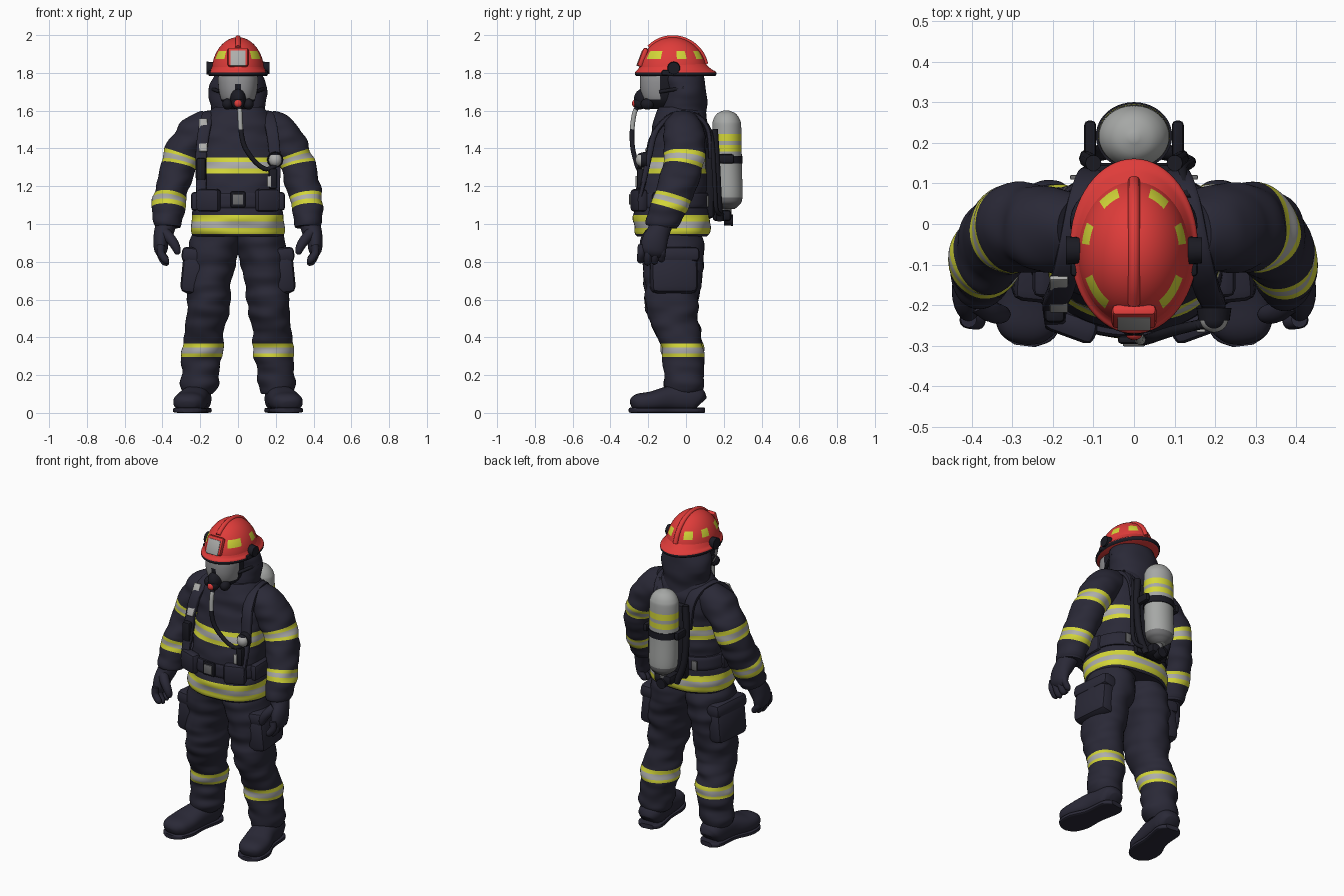
import bpy, bmesh, math
from mathutils import Vector, Matrix, noise

if "Cube" in bpy.data.objects:
    bpy.data.objects.remove(bpy.data.objects["Cube"])

COLOURS = {
    "navy": (0.023, 0.022, 0.038), "black": (0.011, 0.011, 0.017),
    "yellow": (0.66, 0.68, 0.04), "silver": (0.42, 0.42, 0.41),
    "red": (0.74, 0.045, 0.042), "tank_grey": (0.38, 0.39, 0.38),
    "dark_grey": (0.16, 0.16, 0.165), "glass": (0.3, 0.3, 0.31),
}
MATS = {}
for key, rgb in COLOURS.items():
    m = bpy.data.materials.new(key)
    m.use_nodes = True
    m.diffuse_color = (*rgb, 1)
    m.node_tree.nodes["Principled BSDF"].inputs["Base Color"].default_value = (*rgb, 1)
    MATS[key] = m
PARTS = []


def finish(name, bm, mat, rule=None):
    """Turn a bmesh into an object; rule picks a colour from each face centre."""
    make(name, bm, [rule(f.calc_center_median()) if rule else mat for f in bm.faces])


def make(name, bm, names):
    used = list(dict.fromkeys(names))
    for f, nm in zip(bm.faces, names):
        f.material_index = used.index(nm)
    bmesh.ops.recalc_face_normals(bm, faces=bm.faces[:])
    me = bpy.data.meshes.new(name)
    bm.to_mesh(me)
    bm.free()
    for nm in used:
        me.materials.append(MATS[nm])
    ob = bpy.data.objects.new(name, me)
    bpy.context.collection.objects.link(ob)
    PARTS.append(ob)


def spline(secs, step):
    """Sample a smooth path through the sections."""
    out, S = [], [Vector(s) for s in secs]
    for i in range(len(S) - 1):
        a, b, c, d = S[max(i - 1, 0)], S[i], S[i + 1], S[min(i + 2, len(S) - 1)]
        k = max(2, int((c - b).length / step))
        for j in range(k):
            t = j / k
            out.append(0.5 * (2 * b + (c - a) * t + (2 * a - 5 * b + 4 * c - d) * t * t
                              + (3 * b - a - 3 * c + d) * t ** 3))
    return out + [S[-1]]


def loft(name, secs, mat, bands=(), n=32, amp=0.0, p=2.0, step=0.01, level=0.0, rule=None):
    """Skin rings (x, y, z, rx, ry) along a path; bands (low, high, colour) go by ring height,
    level turns the rings towards the horizontal."""
    P = spline(secs, step)
    bm, rings, names = bmesh.new(), [], []
    for i, s in enumerate(P):
        c = Vector(s[:3])
        t = (Vector(P[min(i + 1, len(P) - 1)][:3]) - Vector(P[max(i - 1, 0)][:3])).normalized()
        t = t.lerp(Vector((0, 0, math.copysign(1, t.z))), level).normalized()
        u = (Vector((1, 0, 0)) - t * t.x).normalized()
        v = t.cross(u)
        ring = []
        for j in range(n):
            a = math.tau * j / n
            ca, sa = math.cos(a), math.sin(a)
            d = (u * math.copysign(abs(ca) ** (2 / p), ca) * max(s[3], 0.002)
                 + v * math.copysign(abs(sa) ** (2 / p), sa) * max(s[4], 0.002))
            q = c + d
            w = noise.noise(Vector((q.x * 7, q.y * 7, q.z * 16))) * amp
            ring.append(bm.verts.new(q + d.normalized() * w))
        rings.append(ring)
    for i in range(len(rings) - 1):
        z, col = (P[i][2] + P[i + 1][2]) / 2, mat
        for lo, hi, nm in bands:
            if lo <= z < hi:
                col = nm
        for j in range(n):
            k = (j + 1) % n
            bm.faces.new((rings[i][j], rings[i][k], rings[i + 1][k], rings[i + 1][j]))
            names.append(col)
    for ring in (rings[0], rings[-1]):
        bm.faces.new(ring)
        names.append(mat)
    if rule:
        finish(name, bm, mat, rule)
    else:
        make(name, bm, names)


def stripes(lo, hi):
    w = (hi - lo) * 0.31
    return [(lo, hi, "yellow"), (lo + w, hi - w, "silver")]


def ball(name, loc, scale, mat, rule=None, floor=-9, seg=32):
    bm = bmesh.new()
    bmesh.ops.create_uvsphere(bm, u_segments=seg, v_segments=seg // 2, radius=1,
                              matrix=Matrix.LocRotScale(loc, None, scale))
    for v in bm.verts:
        v.co.z = max(v.co.z, floor)
    finish(name, bm, mat, rule)


def box(name, loc, size, mat, bevel=0.012, rot=(0, 0, 0)):
    bm = bmesh.new()
    bmesh.ops.create_cube(bm, size=1)
    bm.transform(Matrix.Diagonal((*size, 1)))
    bmesh.ops.bevel(bm, geom=bm.edges[:], offset=min(bevel, min(size) * 0.45), segments=2,
                    affect="EDGES", profile=0.5)
    bm.transform(Matrix.Translation(loc) @ Matrix.Rotation(rot[2], 4, "Z")
                 @ Matrix.Rotation(rot[0], 4, "X") @ Matrix.Rotation(rot[1], 4, "Y"))
    finish(name, bm, mat)


def disc(name, loc, r, depth, mat, axis="Y"):
    bm = bmesh.new()
    rot = Matrix.Rotation(math.pi / 2, 4, "X" if axis == "Y" else "Y")
    bmesh.ops.create_cone(bm, cap_ends=True, segments=24, radius1=r, radius2=r * 0.9, depth=depth,
                          matrix=Matrix.Translation(loc) @ rot)
    finish(name, bm, mat)


def tube(name, pts, r, mat, bands=()):
    loft(name, [(*q, r, r) for q in pts], mat, bands, n=10)


# Coat, hood and belt
loft("coat", [(0, -.07, .935, .235, .185), (0, -.072, .96, .246, .2), (0, -.075, 1.04, .24, .2),
              (0, -.075, 1.12, .222, .192), (0, -.07, 1.22, .215, .185), (0, -.05, 1.36, .215, .165),
              (0, -.035, 1.48, .215, .15), (0, -.03, 1.55, .185, .138), (0, -.03, 1.62, .125, .118)],
     "navy", stripes(.95, 1.045) + stripes(1.27, 1.35), n=64, amp=.012, p=2.4, level=1, step=.008)
loft("hood", [(0, -.02, 1.53, .15, .13), (0, -.01, 1.6, .138, .122), (0, -.005, 1.65, .152, .118),
              (0, -.005, 1.69, .157, .115), (0, -.01, 1.75, .145, .112), (0, -.03, 1.81, .12, .115)],
     "navy", n=40, amp=.01, level=1)
loft("belt", [(0, -.075, 1.085, .236, .2), (0, -.075, 1.1, .24, .206), (0, -.075, 1.15, .236, .204),
              (0, -.075, 1.165, .23, .198)], "navy", n=64, p=2.4)
box("belt_buckle", (0, -.285, 1.13), (.08, .02, .085), "black")
box("buckle_plate", (0, -.297, 1.13), (.055, .008, .055), "dark_grey", .003)

# Limbs, boots, gloves and harness, once for each side
for s, side in ((1, "left"), (-1, "right")):
    def flip(secs):
        return [(s * q[0], *q[1:]) for q in secs]

    loft(side + "_sleeve", flip([
        (.13, -.02, 1.54, .075, .09), (.2, -.015, 1.495, .1, .105), (.255, -.01, 1.43, .1, .107),
        (.3, -.01, 1.35, .094, .108), (.335, -.035, 1.24, .09, .105), (.362, -.08, 1.12, .086, .1),
        (.372, -.12, 1.02, .077, .09), (.374, -.128, .985, .066, .08)]), "navy",
        stripes(1.305, 1.37) + stripes(1.085, 1.15), n=40, amp=.014, level=.25, step=.006)
    loft(side + "_trouser_leg", flip([
        (.1, -.07, .98, .13, .15), (.125, -.067, .86, .133, .163), (.15, -.07, .7, .12, .15),
        (.163, -.075, .55, .112, .137), (.178, -.045, .43, .104, .12), (.19, -.017, .33, .108, .116),
        (.2, -.012, .22, .1, .106), (.207, -.015, .13, .094, .1), (.21, -.015, .1, .078, .085)]),
        "navy", stripes(.292, .368), n=40, amp=.016, level=1, step=.008)
    box(side + "_cargo_pocket", (s * .225, -.065, .735), (.13, .25, .21), "navy", .035,
        (0, s * -.1, s * .1))
    box(side + "_pocket_flap", (s * .218, -.063, .835), (.14, .262, .08), "navy", .025,
        (0, s * -.1, s * .1))

    # Boot
    loft(side + "_boot", flip([
        (.207, .078, .05, .04, .04), (.208, .066, .06, .062, .06), (.214, .03, .075, .074, .072),
        (.23, -.08, .075, .077, .068), (.253, -.18, .06, .086, .054), (.264, -.25, .055, .077, .047),
        (.267, -.282, .048, .05, .032), (.268, -.292, .045, .02, .015)]), "navy", n=28, p=2.4)
    loft(side + "_boot_sole", flip([
        (.206, .095, .014, .04, .014), (.212, .05, .014, .074, .014), (.23, -.08, .014, .07, .014),
        (.253, -.19, .014, .09, .014), (.265, -.27, .014, .07, .014), (.269, -.3, .014, .025, .013)]),
        "navy", n=24, p=5)

    # Glove with curled fingers
    loft(side + "_glove", flip([
        (.374, -.125, 1.02, .055, .062), (.392, -.145, .96, .052, .06), (.407, -.165, .91, .042, .068),
        (.407, -.175, .86, .035, .066), (.4, -.18, .835, .02, .05)]), "navy", n=24)
    for i in range(4):
        y, r = -.235 + i * .037, .021 - .001 * abs(i - 1)
        drop = .012 * abs(i - 1.3)
        loft(f"{side}_finger_{i + 1}", flip([
            (.407, y, .89, r, r), (.41, y - .002, .85, r, r), (.4, y - .004, .815 + drop, r, r),
            (.38, y - .006, .79 + drop, r * .9, r * .9), (.368, y - .006, .78 + drop, .004, .004)]),
            "navy", n=12)
    loft(side + "_thumb", flip([
        (.385, -.19, .95, .03, .03), (.352, -.215, .915, .027, .027), (.328, -.222, .875, .023, .023),
        (.319, -.222, .845, .015, .015), (.317, -.222, .838, .003, .003)]), "navy", n=14)

    # Harness
    loft(side + "_shoulder_strap", flip([
        (.1, .13, 1.35, .03, .012), (.11, .115, 1.5, .032, .014), (.13, .05, 1.575, .034, .014),
        (.155, -.07, 1.577, .034, .014), (.18, -.16, 1.49, .032, .016), (.195, -.195, 1.36, .03, .016),
        (.195, -.225, 1.22, .028, .014), (.195, -.25, 1.12, .024, .012)]), "navy", n=16, p=4)
    box(side + "_belt_pouch", (s * .155, -.25, 1.125), (.13, .06, .12), "navy", .02, (0, 0, s * .35))
    box(side + "_hip_pouch", (s * .225, -.1, 1.12), (.05, .16, .1), "navy", .02)
    tube(side + "_frame_rail", [(s * .1, .15, 1.5), (s * .115, .16, 1.35), (s * .105, .17, 1.15),
                                (s * .06, .18, 1.02)], .02, "black")
    box(side + "_tank_clamp", (s * .108, .2, 1.345), (.03, .11, .05), "black")
    box(side + "_waist_clip", (s * .14, .115, 1.12), (.035, .012, .06), "dark_grey", .004)

# Reflective tabs on the right strap
for z, y, name in ((1.53, -.146, "upper_strap_tab"), (1.41, -.2, "lower_strap_tab")):
    box(name, (-.185, y, z), (.045, .012, .06), "silver", .004, (-.5, 0, 0))

# Air tank and its frame
loft("air_tank", [(0, .228, 1.08, .03, .03), (0, .226, 1.1, .06, .055), (0, .224, 1.14, .085, .075),
                  (0, .219, 1.3, .088, .077), (0, .216, 1.5, .088, .077), (0, .215, 1.55, .08, .071),
                  (0, .214, 1.585, .052, .048), (0, .213, 1.602, .01, .01)], "tank_grey",
     [(1.44, 1.475, "yellow"), (1.385, 1.415, "yellow"), (1.08, 1.135, "dark_grey")], n=40, level=1)
loft("tank_strap", [(0, .217, 1.32, .094, .083), (0, .217, 1.36, .094, .083)], "black", n=40)
box("back_plate", (0, .125, 1.26), (.2, .05, .46), "black", .02)
box("valve_block", (0, .19, 1.045), (.12, .1, .06), "black", .02)
disc("valve_knob", (0, .225, 1.02), .03, .05, "black")
tube("valve_neck", [(0, .22, 1.1), (0, .215, 1.04)], .025, "dark_grey")
tube("air_line", [(.06, .19, 1.05), (.13, .16, 1.08), (.14, .15, 1.25), (.12, .13, 1.48),
                  (.13, .06, 1.58)], .012, "black")


# Face mask and hose
def mask_colour(c):
    bridge = abs(c.x) < .012 and c.z < 1.74
    return "glass" if c.y < -.135 and 1.66 < c.z < 1.785 and not bridge else "black"


loft("face_mask", [(0, -.115, 1.61, .05, .07), (0, -.118, 1.65, .085, .105), (0, -.12, 1.7, .1, .12),
                   (0, -.12, 1.76, .106, .124), (0, -.12, 1.8, .102, .12)], "black", n=56, p=2.3,
     level=1, rule=mask_colour)
ball("mask_nose_cup", (0, -.215, 1.665), (.042, .06, .055), "black")
ball("mask_regulator", (0, -.245, 1.64), (.034, .035, .034), "black")
ball("regulator_button", (0, -.272, 1.638), (.02, .014, .02), "red", seg=16)
for s, side in ((1, "left"), (-1, "right")):
    ball(side + "_mask_filter", (s * .055, -.205, 1.635), (.028, .035, .03), "black", seg=20)
    tube(side + "_mask_strap", [(s * .095, -.14, 1.7), (s * .122, -.08, 1.71), (s * .145, -.01, 1.72)],
         .01, "black")
tube("air_hose", [(.005, -.25, 1.63), (.01, -.272, 1.59), (.015, -.285, 1.5), (.035, -.283, 1.41),
                  (.09, -.265, 1.33), (.15, -.25, 1.29), (.2, -.24, 1.31)], .013, "black",
     [(1.5, 1.6, "tank_grey")])

# Chest gauge and radio
disc("gauge_case", (.197, -.222, 1.34), .043, .03, "black")
ball("gauge", (.197, -.234, 1.34), (.035, .033, .037), "silver",
     lambda c: "black" if c.z > 1.365 else "silver", seg=32)
box("gauge_clip", (.185, -.24, 1.24), (.045, .04, .11), "black")
box("clip_plate", (.165, -.263, 1.225), (.022, .008, .06), "silver", .003)
box("radio", (-.195, -.22, 1.29), (.05, .045, .12), "black")


# Helmet
def shell_colour(c):
    a = math.degrees(math.atan2(abs(c.x) / .14, -(c.y + .07) / .18))
    patch = any(abs(a - mid) < w for mid, w in ((51, 17), (107, 9), (150, 11)))
    return "yellow" if patch and 1.875 < c.z < 1.915 else "red"


ball("helmet_shell", (0, -.07, 1.8), (.14, .18, .189), "red", shell_colour, 1.79, 96)
loft("helmet_brim", [(0, -.055, 1.783, .15, .207), (0, -.055, 1.79, .157, .215),
                     (0, -.055, 1.806, .156, .213), (0, -.06, 1.82, .145, .194),
                     (0, -.068, 1.85, .132, .17)], "red", [(1.7, 1.802, "black")],
     n=64, step=.004, level=1)
arc = [math.radians(a) for a in range(46, 171, 15)]
tube("crest_ridge", [(0, -.07 - .18 * math.cos(a), 1.8 + .185 * math.sin(a)) for a in arc], .015, "red")
box("shield_frame", (0, -.228, 1.882), (.11, .03, .105), "red", .012, (-.36, 0, 0))
box("shield_plate", (0, -.244, 1.877), (.082, .009, .088), "silver", .003, (-.36, 0, 0))
for s, side in ((1, "left"), (-1, "right")):
    disc(side + "_helmet_knob", (s * .148, -.065, 1.825), .035, .04, "black", "X")
    box(side + "_helmet_clip", (s * .145, -.1, 1.8), (.025, .06, .03), "black")

# Smooth shading with sharp edges kept
for ob in bpy.context.selected_objects:
    ob.select_set(False)
for ob in PARTS:
    ob.select_set(True)
bpy.context.view_layer.objects.active = PARTS[0]
bpy.ops.object.shade_smooth_by_angle(angle=math.radians(40))
